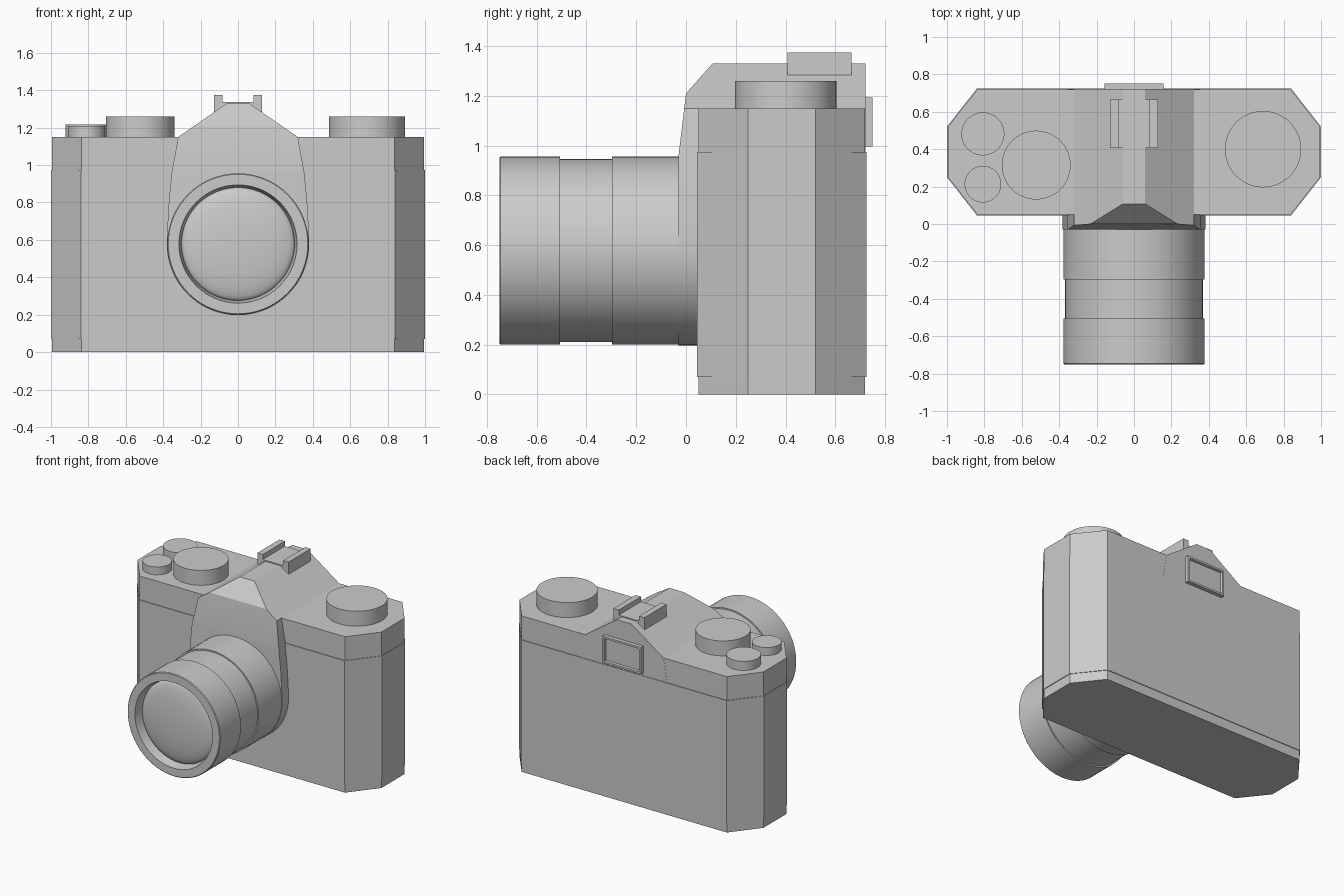
import bpy, bmesh, math
from mathutils import Vector

if "Cube" in bpy.data.objects:
    bpy.data.objects.remove(bpy.data.objects["Cube"])

LENS_Z = 0.578


def finish(name, bm, smooth=True):
    bmesh.ops.recalc_face_normals(bm, faces=bm.faces)
    me = bpy.data.meshes.new(name)
    bm.to_mesh(me)
    bm.free()
    ob = bpy.data.objects.new(name, me)
    bpy.context.collection.objects.link(ob)
    if smooth:
        bpy.ops.object.select_all(action='DESELECT')
        ob.select_set(True)
        bpy.context.view_layer.objects.active = ob
        bpy.ops.object.shade_smooth_by_angle(angle=math.radians(30))
    return ob


def extrude(points, offset):
    bm = bmesh.new()
    face = bm.faces.new([bm.verts.new(p) for p in points])
    res = bmesh.ops.extrude_face_region(bm, geom=[face], use_keep_orig=True)
    verts = [g for g in res['geom'] if isinstance(g, bmesh.types.BMVert)]
    bmesh.ops.translate(bm, verts=verts, vec=offset)
    return bm


def lathe(name, profile, origin, axis, start, steps=64):
    # profile holds (radius, distance along axis); start is the radial direction
    bm = bmesh.new()
    o, a, s = Vector(origin), Vector(axis), Vector(start)
    vs = [bm.verts.new(o + s * r + a * d) for r, d in profile]
    edges = [bm.edges.new(p) for p in zip(vs, vs[1:])]
    bmesh.ops.spin(bm, geom=vs + edges, cent=o, axis=a, angle=2 * math.pi,
                   steps=steps, use_merge=True)
    bmesh.ops.remove_doubles(bm, verts=bm.verts, dist=1e-5)
    return finish(name, bm)


# Body: eight-sided plan, with the covering standing slightly proud
def body_part(name, z0, z1, grow):
    half = [(0.837 + grow * 0.5, 0.05 - grow), (0.995 + grow, 0.25),
            (0.995 + grow, 0.52), (0.837 + grow * 0.5, 0.72 + grow)]
    plan = half + [(-x, y) for x, y in reversed(half)]
    finish(name, extrude([(x, y, z0) for x, y in plan], (0, 0, z1 - z0)), False)


body_part("base_plate", 0, 0.07, 0)
body_part("body_covering", 0.07, 0.975, 0.005)
body_part("top_cover", 0.975, 1.15, 0)

# Finder hump and lens mount: one front outline, with the front cut back twice
side = [(0.06, 1.33), (0.32, 1.15), (0.355, 0.955), (0.37, 0.8), (0.378, 0.66)]
arc = [(0.381 * math.cos(t), LENS_Z + 0.381 * math.sin(t))
       for t in (-math.pi * i / 32 for i in range(33))]
outline = side + arc + [(-x, z) for x, z in reversed(side)]
bm = extrude([(x, -0.03, z) for x, z in outline], (0, 0.751, 0))
for point, normal in (((0, -0.03, 0.96), (0, -0.25, 0.03)),
                      ((0, 0, 1.21), (0, -0.12, 0.107))):
    bmesh.ops.bisect_plane(bm, geom=bm.verts[:] + bm.edges[:] + bm.faces[:],
                           plane_co=point, plane_no=normal, clear_outer=True)
    bmesh.ops.holes_fill(bm, edges=bm.edges[:], sides=0)
finish("finder_hump", bm)

# Lens barrel with a recessed front rim
lathe("lens_barrel",
      [(0, -0.04), (0.378, -0.04), (0.378, 0.298), (0.368, 0.298),
       (0.368, 0.506), (0.378, 0.506), (0.378, 0.745), (0.373, 0.75),
       (0.316, 0.75), (0.302, 0.68), (0, 0.68)],
      (0, 0, LENS_Z), (0, -1, 0), (1, 0, 0))

# Domed front glass
dome = [(0.302 * math.sin(t), 0.68 + 0.05 * math.cos(t))
        for t in (math.pi / 2 * i / 12 for i in range(13))]
lathe("front_glass", dome, (0, 0, LENS_Z), (0, -1, 0), (1, 0, 0))

# Top dials and buttons
for name, x, y, r, top in (("speed_dial", -0.523, 0.315, 0.184, 1.26),
                           ("rewind_knob", 0.69, 0.40, 0.204, 1.26),
                           ("advance_hub", -0.808, 0.482, 0.115, 1.217),
                           ("shutter_button", -0.808, 0.213, 0.098, 1.208)):
    lathe(name, [(0, 1.14), (r, 1.14), (r, top), (0, top)],
          (x, y, 0), (0, 0, 1), (1, 0, 0))

# Accessory shoe: U-shaped channel on the hump
shoe = [(0.127, 1.28), (0.127, 1.374), (0.083, 1.374), (0.083, 1.337)]
channel = shoe + [(-x, z) for x, z in reversed(shoe)]
finish("accessory_shoe",
       extrude([(x, 0.407, z) for x, z in channel], (0, 0.258, 0)), False)

# Eyepiece: frame with a sunken window
w, z0, z1 = 0.157, 0.997, 1.194
bm = extrude([(-w, 0.70, z0), (w, 0.70, z0), (w, 0.70, z1), (-w, 0.70, z1)],
             (0, 0.05, 0))
bmesh.ops.recalc_face_normals(bm, faces=bm.faces)
back = [f for f in bm.faces if f.calc_center_median().y > 0.74]
bmesh.ops.inset_region(bm, faces=back, thickness=0.02)
bmesh.ops.inset_region(bm, faces=back, thickness=0.004, depth=-0.018)
finish("eyepiece", bm, False)
